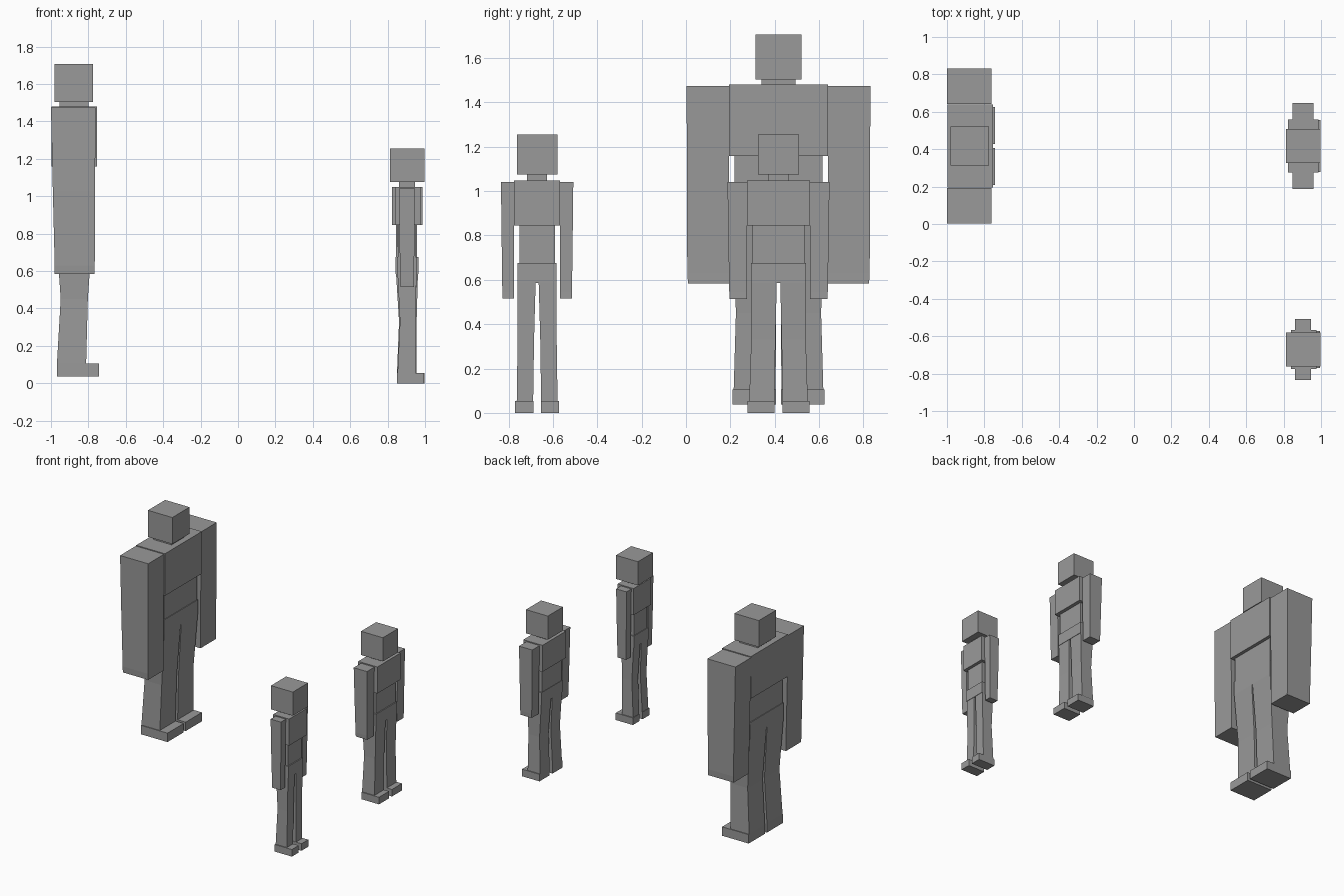
import bpy, bmesh

grey = bpy.data.materials.new("plain grey")
grey.diffuse_color = (0.32, 0.32, 0.32, 1.0)


def loft(name, rings, centre, side=1):
    """Rectangular rings (z, x0, x1, y0, y1), y measured from the figure centre."""
    bm = bmesh.new()
    loops = []
    for z, x0, x1, y0, y1 in rings:
        corners = ((x0, y0), (x1, y0), (x1, y1), (x0, y1))
        loops.append([bm.verts.new((x, centre + side * y, z)) for x, y in corners])
    bm.faces.new(loops[0])
    bm.faces.new(loops[-1])
    for a, b in zip(loops, loops[1:]):
        for i in range(4):
            j = (i + 1) % 4
            bm.faces.new((a[i], a[j], b[j], b[i]))
    bmesh.ops.recalc_face_normals(bm, faces=bm.faces)
    mesh = bpy.data.meshes.new(name)
    bm.to_mesh(mesh)
    bm.free()
    mesh.materials.append(grey)
    bpy.context.collection.objects.link(bpy.data.objects.new(name, mesh))


def block(name, z0, z1, x0, x1, half, centre):
    loft(name, [(z0, x0, x1, -half, half), (z1, x0, x1, -half, half)], centre)


def figure(label, centre, blocks, limbs):
    for part, dims in blocks.items():
        block(f"{label}_{part}", *dims, centre)
    for part, rings in limbs.items():
        for side, word in ((1, "left"), (-1, "right")):
            loft(f"{label}_{word}_{part}", rings, centre, side)


# Large broad figure
figure("large", 0.417, {
    "head": (1.503, 1.706, -0.981, -0.775, 0.104),
    "neck": (1.47, 1.503, -0.954, -0.80, 0.077),
    "chest": (1.158, 1.48, -0.997, -0.754, 0.223),
    "abdomen": (0.96, 1.158, -0.97, -0.78, 0.199),
    "pelvis": (0.85, 0.96, -0.975, -0.775, 0.204),
}, {
    "arm": [(0.63, -0.98, -0.766, 0.224, 0.411), (1.03, -0.99, -0.764, 0.224, 0.413),
            (1.474, -1.0, -0.762, 0.224, 0.414)],
    "hand": [(0.583, -0.981, -0.766, 0.224, 0.408), (0.63, -0.98, -0.766, 0.224, 0.411)],
    "leg": [(0.105, -0.968, -0.812, 0.013, 0.202), (0.45, -0.948, -0.803, 0.011, 0.192),
            (0.85, -0.975, -0.775, 0.004, 0.204)],
    "foot": [(0.037, -0.968, -0.743, 0.012, 0.208), (0.105, -0.968, -0.743, 0.012, 0.208)],
})

# Medium figure
figure("medium", 0.417, {
    "head": (1.075, 1.256, 0.813, 0.998, 0.0915),
    "neck": (1.04, 1.075, 0.86, 0.947, 0.046),
    "chest": (0.845, 1.048, 0.824, 0.986, 0.141),
    "abdomen": (0.675, 0.845, 0.845, 0.958, 0.117),
    "pelvis": (0.585, 0.675, 0.842, 0.965, 0.125),
}, {
    "arm": [(0.545, 0.858, 0.955, 0.141, 0.222), (0.78, 0.853, 0.957, 0.141, 0.226),
            (1.04, 0.848, 0.96, 0.141, 0.230)],
    "hand": [(0.513, 0.859, 0.955, 0.141, 0.220), (0.545, 0.858, 0.955, 0.141, 0.222)],
    "leg": [(0.054, 0.85, 0.955, 0.018, 0.132), (0.33, 0.861, 0.955, 0.014, 0.123),
            (0.585, 0.845, 0.962, 0.008, 0.125)],
    "foot": [(0.0, 0.85, 0.998, 0.018, 0.139), (0.054, 0.85, 0.998, 0.018, 0.139)],
})

# Small slim figure
figure("slim", -0.671, {
    "head": (1.075, 1.256, 0.813, 0.998, 0.0915),
    "neck": (1.04, 1.075, 0.86, 0.947, 0.045),
    "chest": (0.845, 1.048, 0.84, 0.975, 0.104),
    "abdomen": (0.675, 0.845, 0.855, 0.95, 0.080),
    "pelvis": (0.585, 0.675, 0.85, 0.957, 0.088),
}, {
    "arm": [(0.545, 0.868, 0.94, 0.104, 0.157), (0.78, 0.863, 0.944, 0.104, 0.160),
            (1.04, 0.86, 0.947, 0.104, 0.163)],
    "hand": [(0.515, 0.868, 0.94, 0.104, 0.156), (0.545, 0.868, 0.94, 0.104, 0.157)],
    "leg": [(0.054, 0.853, 0.948, 0.018, 0.092), (0.33, 0.866, 0.95, 0.014, 0.088),
            (0.585, 0.853, 0.954, 0.007, 0.088)],
    "foot": [(0.0, 0.85, 0.995, 0.017, 0.099), (0.054, 0.85, 0.995, 0.017, 0.099)],
})
